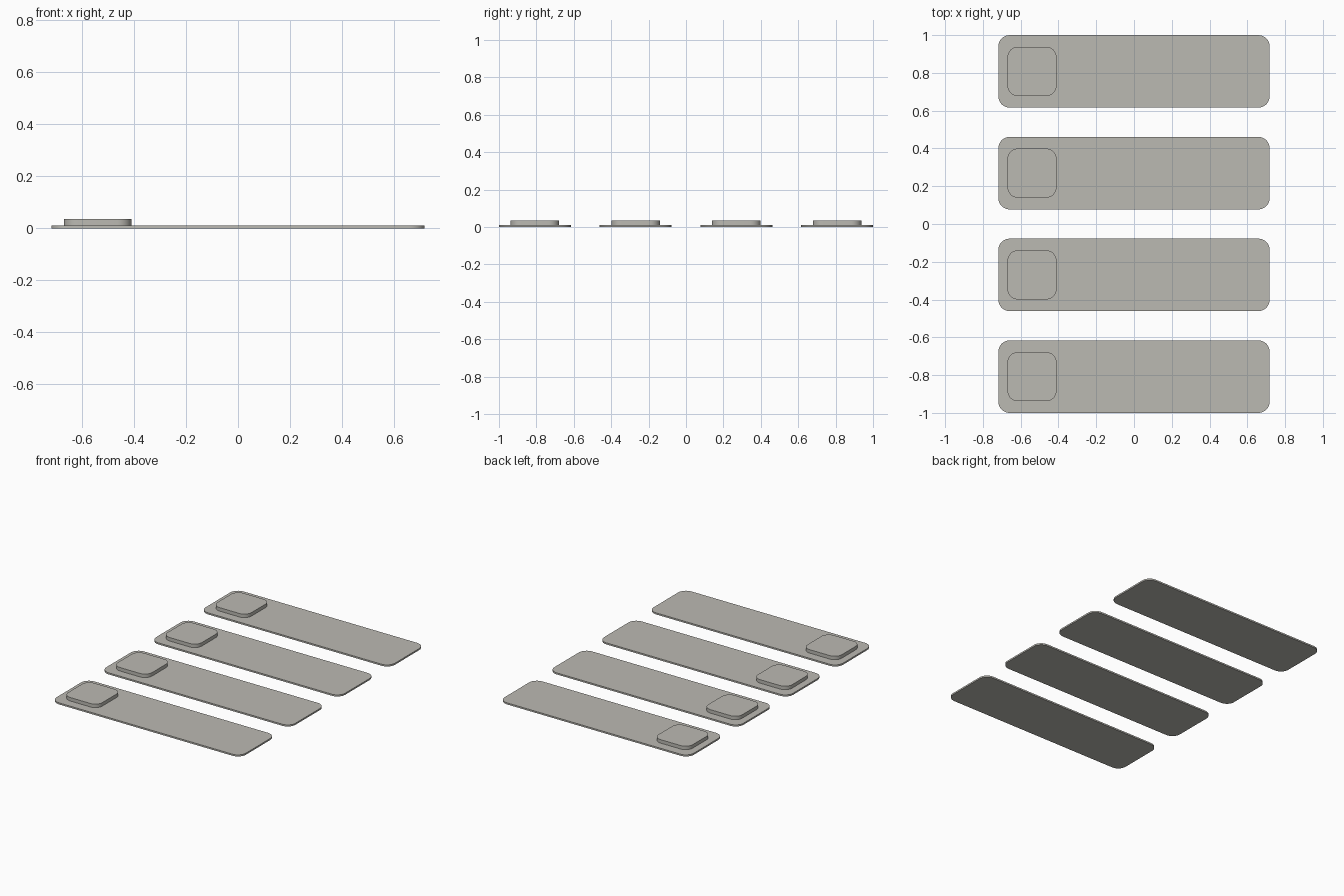
import bpy
import bmesh
from math import cos, sin, pi

cube = bpy.data.objects.get("Cube")
if cube:
    bpy.data.objects.remove(cube, do_unlink=True)

grey = bpy.data.materials.new("warm_grey")
grey.use_nodes = True
colour = (0.50, 0.49, 0.45, 1)
grey.diffuse_color = colour
grey.node_tree.nodes["Principled BSDF"].inputs["Base Color"].default_value = colour


def rounded_slab(name, centre, size, radius, z0, z1, steps=8):
    """Extrude a rounded rectangle from z0 to z1."""
    bm = bmesh.new()
    verts = []
    for i, (sx, sy) in enumerate([(1, 1), (-1, 1), (-1, -1), (1, -1)]):
        cx = centre[0] + sx * (size[0] / 2 - radius)
        cy = centre[1] + sy * (size[1] / 2 - radius)
        for k in range(steps + 1):
            a = (i + k / steps) * pi / 2
            verts.append(bm.verts.new((cx + radius * cos(a), cy + radius * sin(a), z0)))
    base = bm.faces.new(verts)
    top = bmesh.ops.extrude_face_region(bm, geom=[base], use_keep_orig=True)
    moved = [v for v in top["geom"] if isinstance(v, bmesh.types.BMVert)]
    bmesh.ops.translate(bm, verts=moved, vec=(0, 0, z1 - z0))
    bmesh.ops.recalc_face_normals(bm, faces=bm.faces)
    mesh = bpy.data.meshes.new(name)
    bm.to_mesh(mesh)
    bm.free()
    mesh.materials.append(grey)
    obj = bpy.data.objects.new(name, mesh)
    bpy.context.collection.objects.link(obj)
    bpy.ops.object.select_all(action="DESELECT")
    obj.select_set(True)
    bpy.context.view_layer.objects.active = obj
    bpy.ops.object.shade_smooth_by_angle()


# Four long strips in a column, each with a raised pad at one end
for n in range(4):
    y = 0.808 - n * 0.5387
    rounded_slab(f"strip_{n + 1}", (0, y), (1.436, 0.384), 0.06, 0, 0.011)
    rounded_slab(f"pad_{n + 1}", (-0.54, y), (0.26, 0.26), 0.055, 0.011, 0.035)
